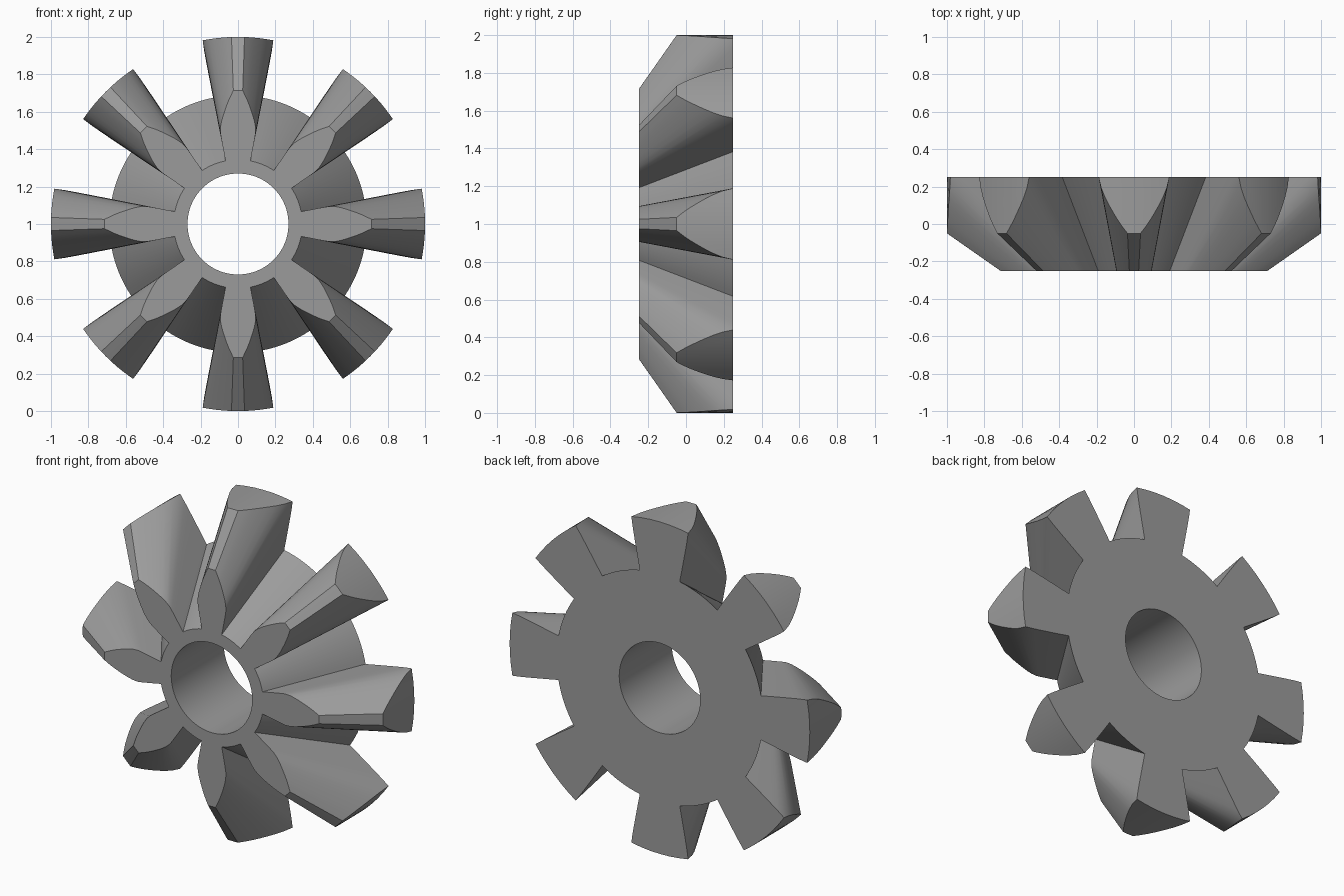
import bpy, bmesh, math

if "Cube" in bpy.data.objects:
    bpy.data.objects.remove(bpy.data.objects["Cube"])

TEETH = 8
BORE, OUTER = 0.27, 1.0
FRONT, DEPTH = -0.25, 0.5          # gear doubles in size from front to back
TOOTH_COLS, GAP_COLS = 6, 8
# tooth profile on the front face: (radius, half angle in degrees)
PROFILE = [(0.344, 11.15), (0.40, 11.15), (0.45, 11.1), (0.475, 11.05), (0.50, 10.9),
           (0.53, 10.1), (0.56, 8.9), (0.59, 7.55), (0.62, 6.2), (0.65, 4.9),
           (0.68, 3.55), (0.714, 2.0)]
ROOT, ROOT_ANGLE = PROFILE[0][0], math.radians(PROFILE[0][1])
PITCH_ROW = 4                      # row whose back end just meets the outer cylinder

bm = bmesh.new()


def point(r, a, scale):
    """Point at front radius r and angle a, pushed out along the cone."""
    return bm.verts.new((r * scale * math.sin(a), FRONT + DEPTH * (scale - 1),
                         1.0 + r * scale * math.cos(a)))


def sheet(rows):
    """Skin a grid of points with quads."""
    for lo, hi in zip(rows, rows[1:]):
        for j in range(len(lo) - 1):
            bm.faces.new((lo[j], lo[j + 1], hi[j + 1], hi[j]))


def spread(a, b, n):
    return [a + (b - a) * i / n for i in range(n + 1)]


for k in range(TEETH):
    mid = k * math.tau / TEETH
    nxt = mid + math.tau / TEETH - ROOT_ANGLE
    tooth = spread(mid - ROOT_ANGLE, mid + ROOT_ANGLE, TOOTH_COLS)
    gap = spread(mid + ROOT_ANGLE, nxt, GAP_COLS)
    ring = tooth + gap[1:]

    # bore wall, front and back annulus
    bf = [point(BORE, a, 1) for a in ring]
    bb = [point(BORE / 2, a, 2) for a in ring]
    rf = [point(ROOT, a, 1) for a in ring]
    rb = [point(ROOT, a, 2) for a in ring]
    sheet([rf, bf, bb, rb])

    # conical root between teeth
    sheet([rf[TOOTH_COLS:], rb[TOOTH_COLS:]])

    # tooth front face, and back face continuing up the outer end
    front, back = [], []
    for r, deg in PROFILE:
        h = math.radians(deg)
        cols = spread(mid - h, mid + h, TOOTH_COLS)
        scale = min(2.0, OUTER / r)
        front.append([point(r, a, 1) for a in cols])
        back.append([point(r, a, scale) for a in cols])
    sheet(front)
    sheet(back[:PITCH_ROW + 1])
    sheet(back[PITCH_ROW:])

    # both flanks and the sloping tip land
    for side in (0, -1):
        sheet([[row[side] for row in front], [row[side] for row in back]])
    sheet([front[-1], back[-1]])

bmesh.ops.remove_doubles(bm, verts=bm.verts, dist=1e-5)
bmesh.ops.recalc_face_normals(bm, faces=bm.faces)
mesh = bpy.data.meshes.new("bevel_gear")
bm.to_mesh(mesh)
bm.free()

steel = bpy.data.materials.new("steel grey")
steel.diffuse_color = (0.33, 0.33, 0.33, 1)
steel.use_nodes = True
steel.node_tree.nodes["Principled BSDF"].inputs["Base Color"].default_value = steel.diffuse_color
mesh.materials.append(steel)

gear = bpy.data.objects.new("bevel_gear", mesh)
bpy.context.collection.objects.link(gear)
bpy.context.view_layer.objects.active = gear
gear.select_set(True)
bpy.ops.object.shade_smooth_by_angle(angle=math.radians(28))
